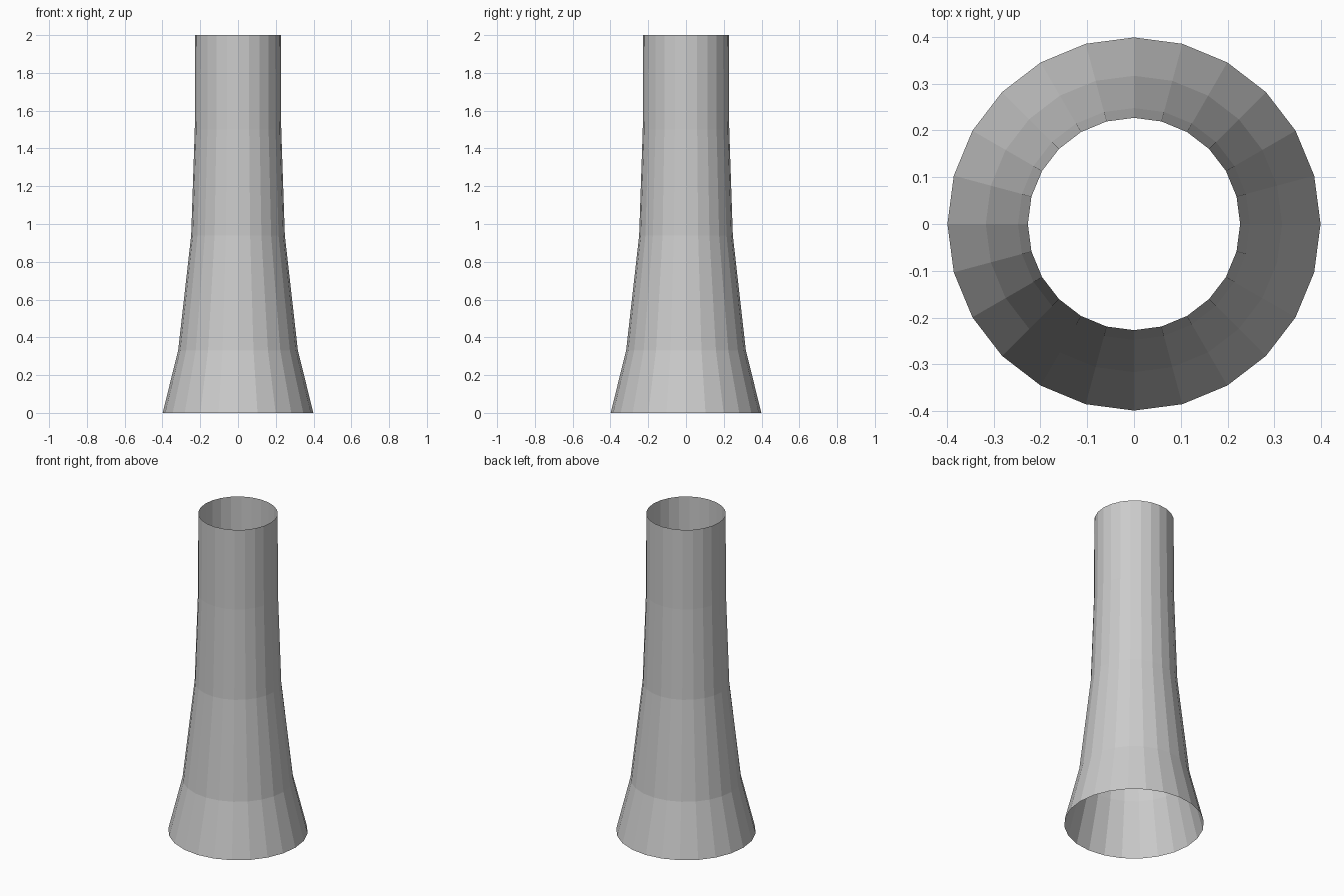
import bpy, bmesh
from math import cos, sin, tau

if "Cube" in bpy.data.objects:
    bpy.data.objects.remove(bpy.data.objects["Cube"])

SIDES = 24
# Flared tube profile: (radius, height)
PROFILE = [(0.399, 0.0), (0.317, 0.33), (0.248, 0.94), (0.229, 1.5), (0.227, 2.0)]

# Open-ended, flat-shaded tube, revolved about z
bm = bmesh.new()
rings = [[bm.verts.new((r * cos(tau * i / SIDES), r * sin(tau * i / SIDES), z))
          for i in range(SIDES)] for r, z in PROFILE]
for low, high in zip(rings, rings[1:]):
    for i in range(SIDES):
        j = (i + 1) % SIDES
        bm.faces.new((low[i], low[j], high[j], high[i]))

mesh = bpy.data.meshes.new("flared_tube")
bm.to_mesh(mesh)
bm.free()
bpy.context.collection.objects.link(bpy.data.objects.new("flared_tube", mesh))
